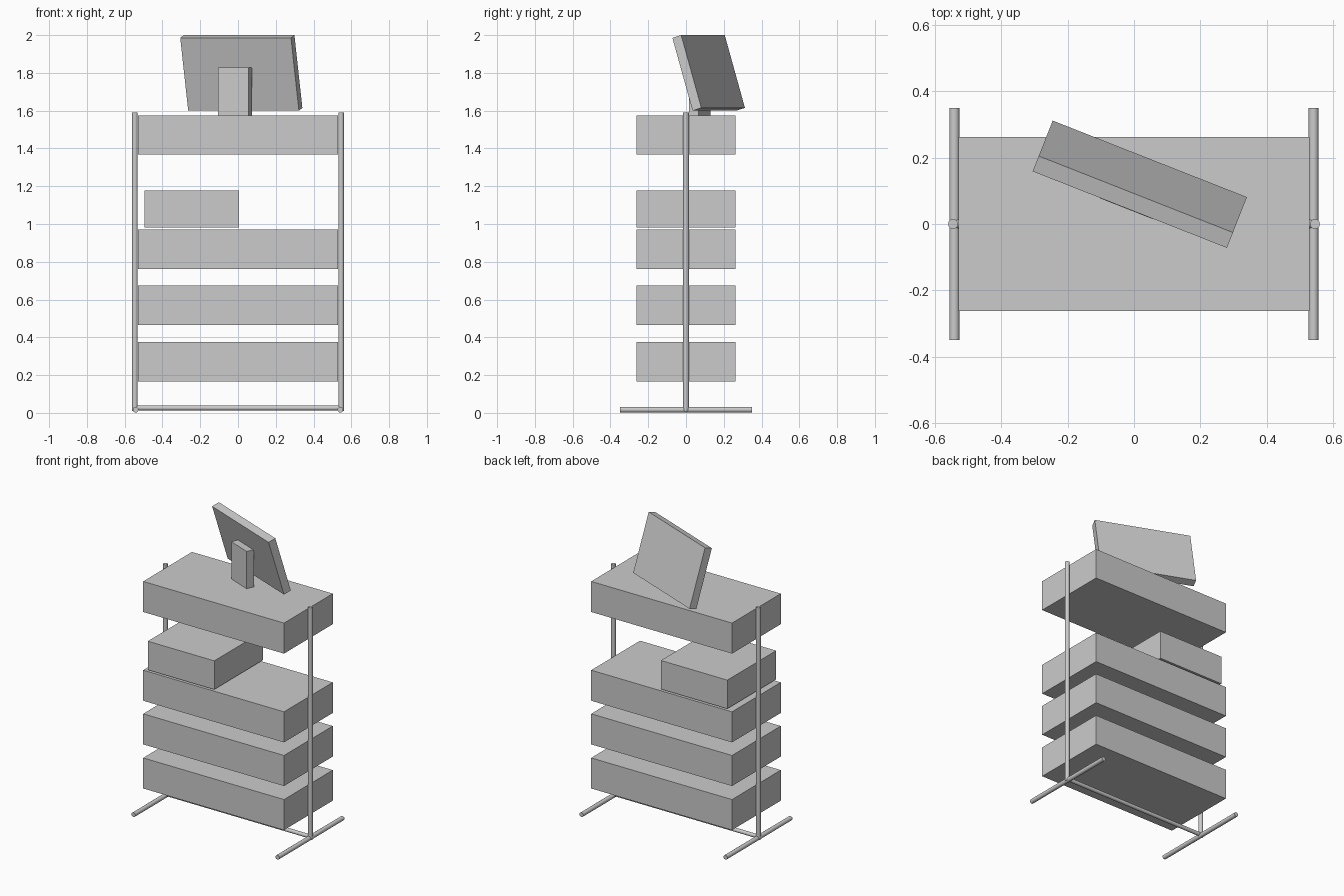
import bpy
from math import radians, pi

if "Cube" in bpy.data.objects:
    bpy.data.objects.remove(bpy.data.objects["Cube"])


def box(name, center, size, rot=(0, 0, 0)):
    bpy.ops.mesh.primitive_cube_add(size=1, location=center, rotation=rot)
    ob = bpy.context.object
    ob.name = name
    ob.scale = size
    bpy.ops.object.transform_apply(location=False, rotation=False, scale=True)
    return ob


def tube(name, center, length, radius=0.015, rot=(0, 0, 0)):
    bpy.ops.mesh.primitive_cylinder_add(vertices=16, radius=radius, depth=length,
                                        location=center, rotation=rot)
    ob = bpy.context.object
    ob.name = name
    bpy.ops.object.shade_smooth_by_angle(angle=radians(40))
    return ob


# Four full-width shelf units
for i, z in enumerate((0.27, 0.57, 0.867, 1.471)):
    box(f"shelf_unit_{i + 1}", (0, 0, z), (1.06, 0.525, 0.208))

# Half-width device box resting above the third unit
box("device_box", (-0.245, 0, 1.08), (0.5, 0.525, 0.195))

# Tubular frame: posts, floor feet and the bar between them
for side, s in (("left", -1), ("right", 1)):
    tube(f"{side}_post", (s * 0.546, 0, 0.8), 1.58)
    tube(f"{side}_foot", (s * 0.542, 0, 0.017), 0.70, rot=(pi / 2, 0, 0))
tube("floor_crossbar", (0, 0, 0.026), 1.08, 0.013, rot=(0, pi / 2, 0))

# Monitor facing the back, turned and tilted, with its upright stand
turn = radians(-21.5)
box("monitor", (0.0175, 0.12, 1.8), (0.63, 0.052, 0.402),
    (radians(16.6), 0, turn))
box("monitor_stand", (-0.015, 0.0725, 1.7), (0.172, 0.055, 0.258), (0, 0, turn))
